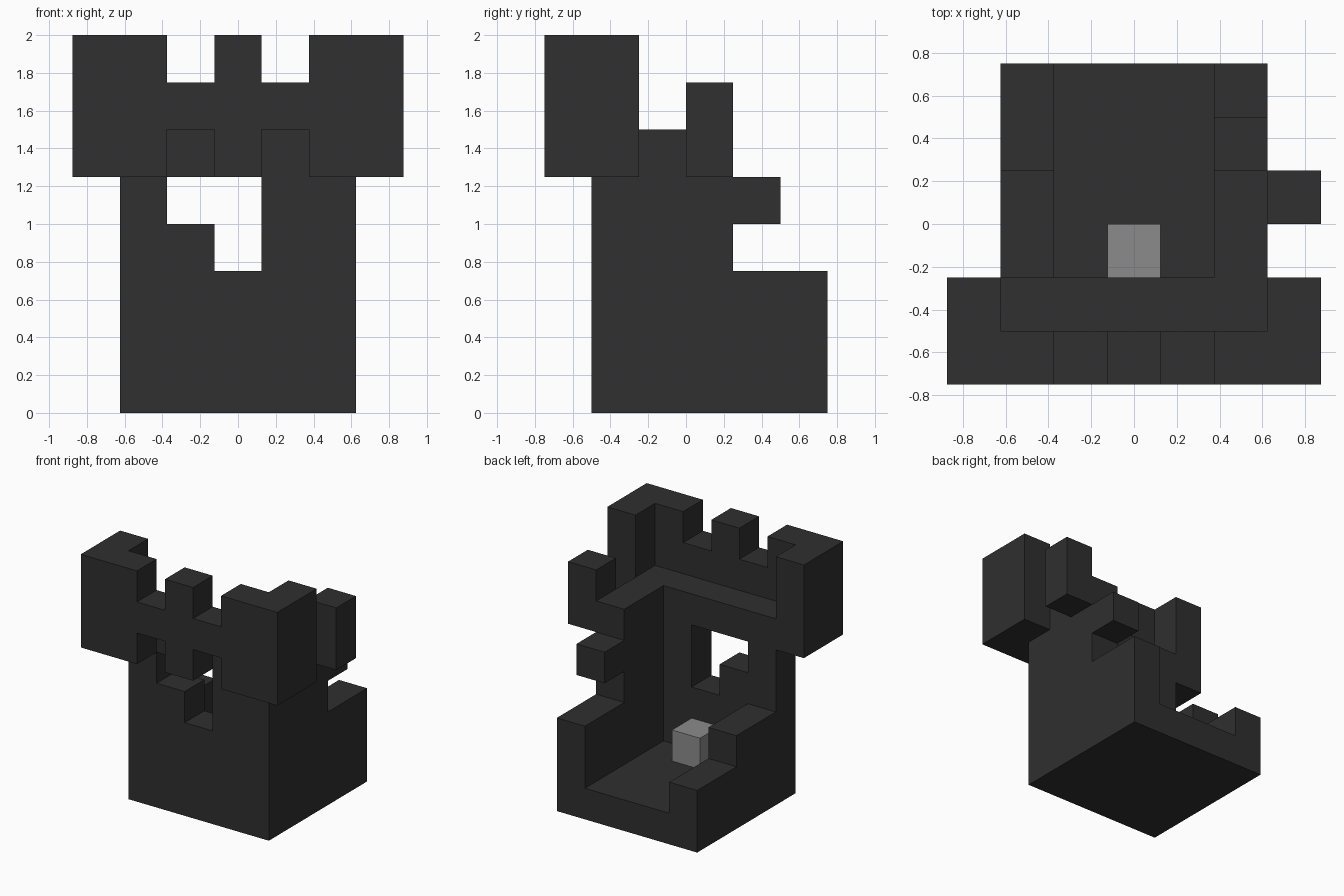
import bpy
import bmesh
from mathutils import Vector

cube = bpy.data.objects.get("Cube")
if cube:
    bpy.data.objects.remove(cube, do_unlink=True)

UNIT = 0.25                            # size of one building block
ORIGIN = Vector((-0.875, -0.75, 0))    # corner of the block grid


def material(name, value):
    mat = bpy.data.materials.new(name)
    mat.use_nodes = True
    color = (value, value, value, 1)
    mat.diffuse_color = color
    bsdf = mat.node_tree.nodes["Principled BSDF"]
    bsdf.inputs["Base Color"].default_value = color
    bsdf.inputs["Roughness"].default_value = 0.9
    return mat


STONE = material("charcoal_stone", 0.029)
GREY = material("light_grey", 0.26)


def extrude(name, profile, axis, start, end, mat=STONE):
    """Extrude an outline, in block units, along 'x' or 'y'."""
    bm = bmesh.new()

    def point(u, v):
        p = (start, u, v) if axis == "x" else (u, start, v)
        return ORIGIN + Vector(p) * UNIT

    face = bm.faces.new([bm.verts.new(point(u, v)) for u, v in profile])
    result = bmesh.ops.extrude_face_region(bm, geom=[face])
    moved = [g for g in result["geom"] if isinstance(g, bmesh.types.BMVert)]
    step = (end - start) * UNIT
    shift = Vector((step, 0, 0)) if axis == "x" else Vector((0, step, 0))
    bmesh.ops.translate(bm, verts=moved, vec=shift)
    bmesh.ops.recalc_face_normals(bm, faces=bm.faces)
    mesh = bpy.data.meshes.new(name)
    bm.to_mesh(mesh)
    bm.free()
    mesh.materials.append(mat)
    obj = bpy.data.objects.new(name, mesh)
    bpy.context.collection.objects.link(obj)
    return obj


def box(name, x, y, z, mat=STONE):
    outline = [(x[0], z[0]), (x[1], z[0]), (x[1], z[1]), (x[0], z[1])]
    return extrude(name, outline, "y", y[0], y[1], mat)


# Floor between the walls
box("floor", (2, 5), (2, 6), (0, 1))

# Ruined side walls, stepped towards the open back
extrude("left_wall", [(2, 0), (6, 0), (6, 3), (4, 3), (4, 4), (5, 4),
                      (5, 5), (4, 5), (4, 6), (2, 6)], "x", 5, 6)
extrude("right_wall", [(2, 0), (6, 0), (6, 2), (4, 2), (4, 3), (2, 3)],
        "x", 1, 2)

# Front wall with a broken window
front = box("front_wall", (1, 6), (1, 2), (0, 6))
cutter = extrude("window_cutter", [(2, 4), (3, 4), (3, 3), (4, 3), (4, 5), (2, 5)],
                 "y", 0.5, 2.5)
cutter.hide_render = True
cut = front.modifiers.new("window", "BOOLEAN")
cut.operation = "DIFFERENCE"
cut.solver = "EXACT"
cut.object = cutter
bpy.context.view_layer.objects.active = front
bpy.ops.object.modifier_apply(modifier=cut.name)
bpy.data.objects.remove(cutter, do_unlink=True)

# Overhanging parapet: left half of the outline, mirrored about the middle
low = [(0, 5), (2, 5), (2, 6), (3, 6), (3, 5)]
high = [(3, 8), (3, 7), (2, 7), (2, 8), (0, 8)]


def mirrored(points):
    return [(7 - u, v) for u, v in reversed(points)]


extrude("parapet", low + mirrored(low) + mirrored(high) + high, "y", 0, 1)

# Parapet returns around both corners
for side, x in (("right", 0), ("left", 6)):
    box(side + "_parapet_return", (x, x + 1), (1, 2), (5, 8))

# Surviving merlon on the left wall
box("left_merlon", (6, 7), (3, 4), (5, 7))

# Pale block standing on the floor
box("floor_block", (3, 4), (2, 3), (1, 2), GREY)
